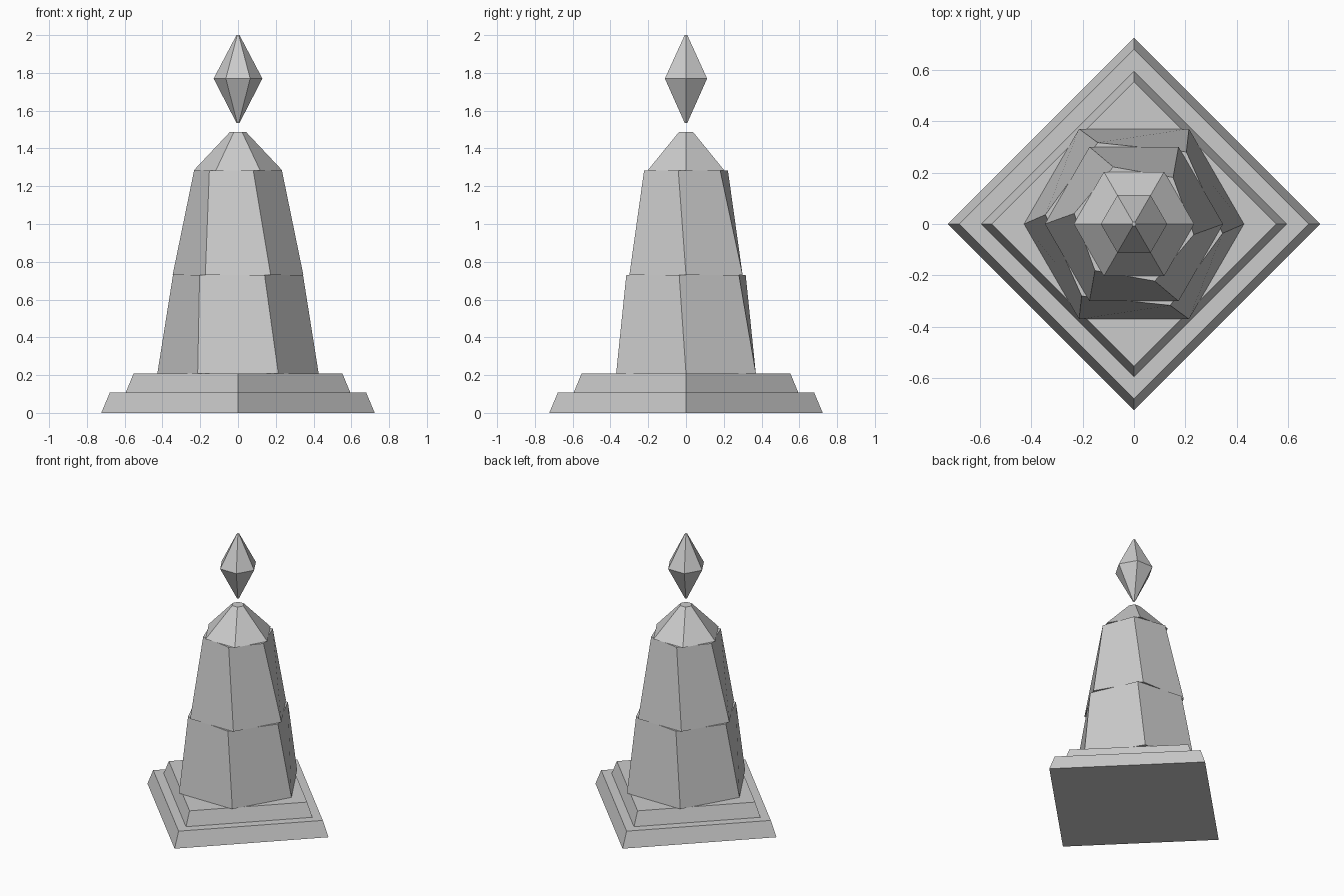
import bpy, bmesh
from math import cos, sin, radians, tau

if "Cube" in bpy.data.objects:
    bpy.data.objects.remove(bpy.data.objects["Cube"])


def stack(name, sides, rings):
    """Loft regular polygons; each ring is (radius, height, twist in degrees)."""
    bm = bmesh.new()
    loops = []
    for r, z, twist in rings:
        angles = [tau * i / sides + radians(twist) for i in range(sides)]
        loops.append([bm.verts.new((r * cos(a), r * sin(a), z)) for a in angles])
    for low, high in zip(loops, loops[1:]):
        for i in range(sides):
            j = (i + 1) % sides
            bm.faces.new((low[i], low[j], high[j], high[i]))
    bm.faces.new(loops[0][::-1])
    bm.faces.new(loops[-1])
    mesh = bpy.data.meshes.new(name)
    bm.to_mesh(mesh)
    bm.free()
    obj = bpy.data.objects.new(name, mesh)
    bpy.context.collection.objects.link(obj)
    return obj


# Square stepped plinth, corners on the axes
stack("lower_step", 4, [(0.724, 0, 0), (0.678, 0.109, 0)])
stack("upper_step", 4, [(0.594, 0.109, 0), (0.553, 0.208, 0)])

# Twisted hexagonal tower
stack("lower_shaft", 6, [(0.427, 0.208, 0), (0.346, 0.73, -6)])
stack("upper_shaft", 6, [(0.346, 0.73, 0), (0.236, 1.284, -10)])
stack("cap", 6, [(0.234, 1.284, 0), (0.042, 1.488, 0)])

# Floating crystal
stack("crystal", 6, [(0.008, 1.535, 0), (0.129, 1.77, 0), (0.008, 2.0, 0)])
